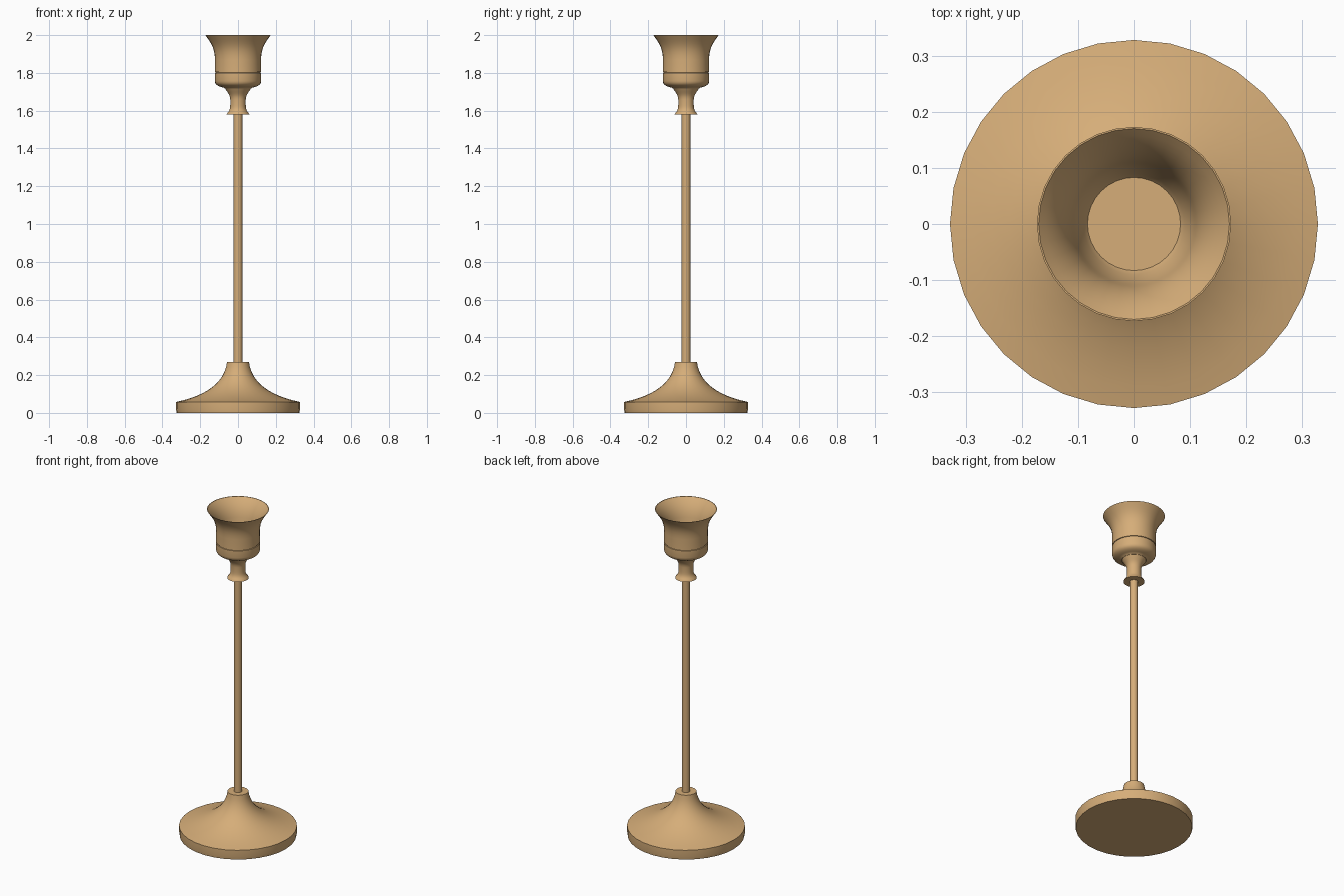
import bpy
import bmesh
from math import cos, sin, pi, radians

cube = bpy.data.objects.get("Cube")
if cube:
    bpy.data.objects.remove(cube, do_unlink=True)

brass = bpy.data.materials.new("warm brass")
brass.use_nodes = True
colour = (0.67, 0.42, 0.19, 1)
brass.diffuse_color = colour
brass.node_tree.nodes["Principled BSDF"].inputs["Base Color"].default_value = colour


def bezier(a, b, c, d, steps=8):
    """Points along a cubic curve from a to d."""
    points = []
    for i in range(steps + 1):
        t = i / steps
        u = 1 - t
        points.append(tuple(u**3 * p + 3*u*u*t * q + 3*u*t*t * r + t**3 * s
                            for p, q, r, s in zip(a, b, c, d)))
    return points


def lathe(name, profile, sides=32):
    """Turn a (radius, height) profile around z; radius 0 closes an end."""
    bm = bmesh.new()
    rings = []
    for r, z in profile:
        if r == 0:
            rings.append([bm.verts.new((0, 0, z))] * sides)
        else:
            rings.append([bm.verts.new((r * cos(2*pi*i / sides), r * sin(2*pi*i / sides), z))
                          for i in range(sides)])
    for low, high in zip(rings, rings[1:]):
        for i in range(sides):
            j = (i + 1) % sides
            corners = dict.fromkeys((low[i], low[j], high[j], high[i]))
            bm.faces.new(list(corners))
    bmesh.ops.recalc_face_normals(bm, faces=bm.faces)
    mesh = bpy.data.meshes.new(name)
    bm.to_mesh(mesh)
    bm.free()
    mesh.materials.append(brass)
    obj = bpy.data.objects.new(name, mesh)
    bpy.context.collection.objects.link(obj)
    bpy.ops.object.select_all(action='DESELECT')
    obj.select_set(True)
    bpy.context.view_layer.objects.active = obj
    bpy.ops.object.shade_smooth_by_angle(angle=radians(35))
    return obj


# Foot: flat disc rim with a concave sweep up to the collar
lathe("base", [(0, 0), (0.325, 0), (0.328, 0.02)]
      + bezier((0.328, 0.058), (0.17, 0.09), (0.07, 0.16), (0.058, 0.27), 12)
      + [(0, 0.27)])

# Thin straight rod
lathe("stem", [(0, 0.26), (0.023, 0.26), (0.023, 1.6), (0, 1.6)])

# Waisted collar between rod and cup
lathe("neck", [(0, 1.58), (0.06, 1.58)]
      + bezier((0.058, 1.585), (0.044, 1.6), (0.041, 1.61), (0.041, 1.63), 5)
      + bezier((0.041, 1.66), (0.042, 1.685), (0.055, 1.695), (0.07, 1.72), 6)
      + [(0, 1.72)])

# Candle cup: rounded bottom, fine groove, flared lip and tapered socket
lathe("candle_cup", [(0, 1.717), (0.07, 1.717)]
      + bezier((0.075, 1.722), (0.1, 1.727), (0.122, 1.735), (0.123, 1.757), 6)
      + [(0.123, 1.8), (0.119, 1.801), (0.119, 1.805), (0.123, 1.806)]
      + bezier((0.122, 1.87), (0.123, 1.93), (0.14, 1.955), (0.173, 2.0), 8)
      + bezier((0.17, 2.0), (0.135, 1.965), (0.116, 1.93), (0.108, 1.88), 8)
      + [(0.09, 1.81), (0.083, 1.8), (0, 1.8)])
